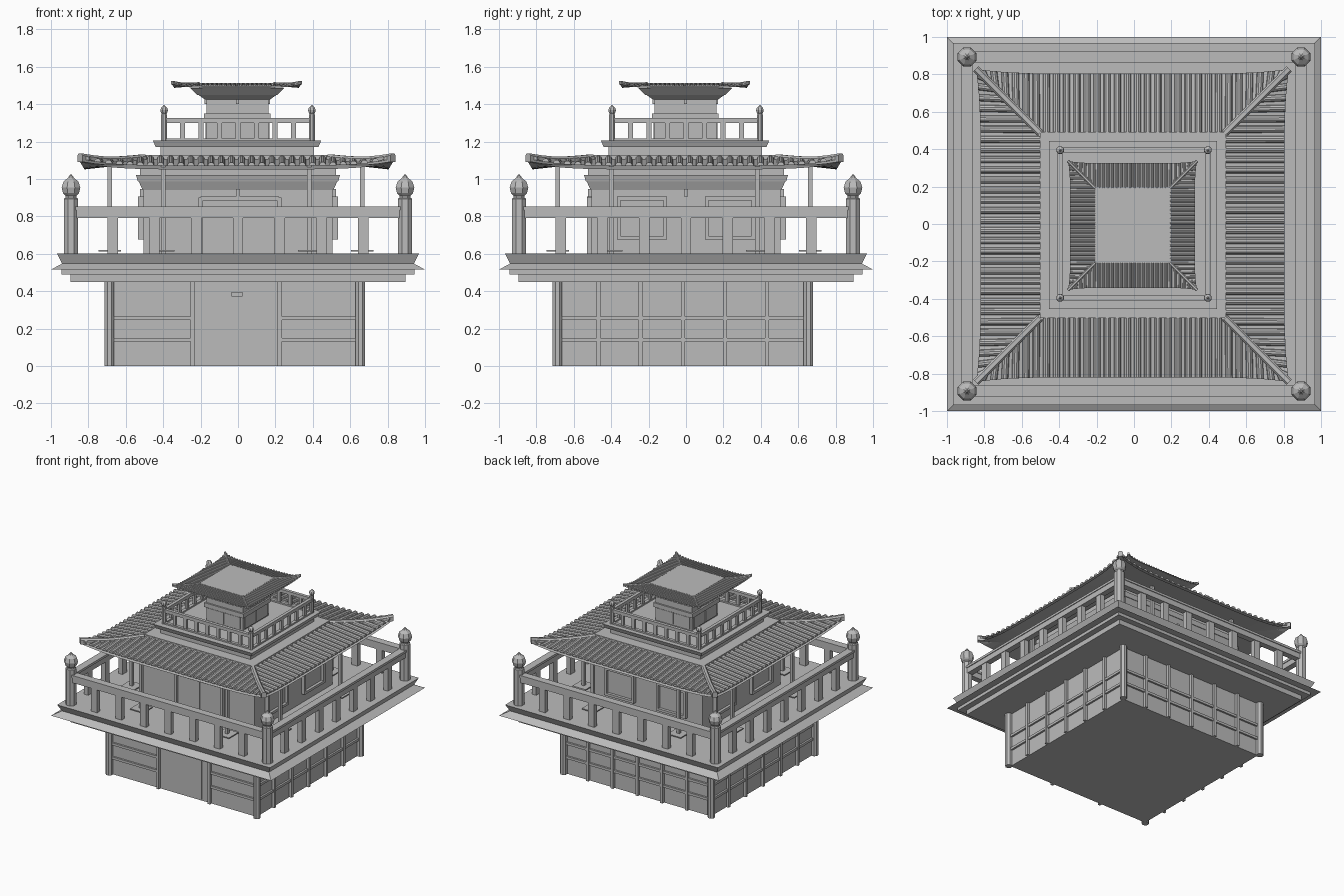
import bpy, bmesh, math
from mathutils import Matrix, Vector

if "Cube" in bpy.data.objects:
    bpy.data.objects.remove(bpy.data.objects["Cube"])

mat = bpy.data.materials.new("stone_grey")
mat.diffuse_color = (0.5, 0.5, 0.5, 1)
mat.use_nodes = True
mat.node_tree.nodes["Principled BSDF"].inputs["Base Color"].default_value = mat.diffuse_color
QUARTERS = [Matrix.Rotation(math.pi / 2 * i, 4, 'Z') for i in range(4)]  # front, right, back, left


class Part:
    """Collects simple solids into one named object."""
    def __init__(self, name, dx=0.0, dy=0.0):
        self.name, self.bm, self.off = name, bmesh.new(), (dx, dy, 0)

    def box(self, x0, x1, y0, y1, z0, z1, m=Matrix()):
        t = Matrix.Translation(((x0 + x1) / 2, (y0 + y1) / 2, (z0 + z1) / 2))
        s = Matrix.Diagonal((x1 - x0, y1 - y0, z1 - z0, 1))
        bmesh.ops.create_cube(self.bm, size=1, matrix=m @ t @ s)

    def slab(self, h0, h1, z0, z1):
        """Square block with half width h0 at the bottom and h1 at the top."""
        m = Matrix.Translation((0, 0, (z0 + z1) / 2)) @ Matrix.Rotation(math.pi / 4, 4, 'Z')
        bmesh.ops.create_cone(self.bm, cap_ends=True, segments=4, radius1=h0 * 2 ** .5,
                              radius2=h1 * 2 ** .5, depth=z1 - z0, matrix=m)

    def lathe(self, x, y, profile, n=8):
        """Turned shape from (radius, z) points."""
        rings = []
        for r, z in profile:
            rings.append([self.bm.verts.new((x + r * math.cos(2 * math.pi * (k + .5) / n),
                                             y + r * math.sin(2 * math.pi * (k + .5) / n), z)) for k in range(n)])
        for a, b in zip(rings, rings[1:]):
            for k in range(n):
                self.bm.faces.new((a[k], a[(k + 1) % n], b[(k + 1) % n], b[k]))
        self.bm.faces.new(rings[0][::-1])
        self.bm.faces.new(rings[-1])

    def done(self, recalc=True):
        if recalc:
            bmesh.ops.recalc_face_normals(self.bm, faces=self.bm.faces)
        me = bpy.data.meshes.new(self.name)
        self.bm.to_mesh(me)
        self.bm.free()
        me.materials.append(mat)
        ob = bpy.data.objects.new(self.name, me)
        ob.location = self.off
        bpy.context.collection.objects.link(ob)
        return ob


# Ground floor: walls, corner posts, grid of studs and rails
C = -0.017
p = Part("ground_walls", C, C)
p.slab(0.66, 0.66, 0, 0.46)
p.done()
p = Part("ground_corner_posts", C, C)
for sx in (-1, 1):
    for sy in (-1, 1):
        p.lathe(sx * 0.671, sy * 0.671, [(0.028, 0), (0.028, 0.46)])
p.done()
p = Part("ground_timber_grid", C, C)
for i, m in enumerate(QUARTERS):
    studs = (-0.225, 0.24) if i == 0 else (-0.45, -0.225, 0, 0.225, 0.45)
    spans = ((-0.66, -0.225), (0.24, 0.66)) if i == 0 else ((-0.66, 0.66),)
    for x in studs:
        p.box(x - 0.011, x + 0.011, -0.682, -0.65, 0, 0.46, m)
    for z in (0.14, 0.255):
        for a, b in spans:
            p.box(a, b, -0.675, -0.65, z - 0.01, z + 0.01, m)
p.done()
p = Part("ground_door", C, C)
p.box(-0.14, 0.164, -0.668, -0.65, 0.01, 0.36)
p.box(-0.018, 0.042, -0.68, -0.65, 0.372, 0.396)
p.done()

# Balcony platform with sloping skirt
p = Part("balcony_platform")
p.slab(0.895, 0.895, 0.45, 0.50)
p.slab(0.943, 0.943, 0.49, 0.517)
p.slab(1.0, 0.94, 0.515, 0.548)
p.slab(0.94, 0.967, 0.545, 0.60)
p.done()


def railing(name, c, z, post_r, post_h, ball_r, rail, rail_w, count, bal_w, foot):
    """Square railing: turned posts, top rail, balusters."""
    p = Part(name + "_posts")
    b = z + post_h
    for sx in (-1, 1):
        for sy in (-1, 1):
            p.lathe(sx * c, sy * c, [
                (post_r, z), (post_r, b - ball_r * .3), (post_r * .8, b - ball_r * .2), (post_r * .8, b),
                (ball_r * .85, b + ball_r * .25), (ball_r, b + ball_r * .8), (ball_r * .8, b + ball_r * 1.4),
                (ball_r * .35, b + ball_r * 1.75), (ball_r * .08, b + ball_r * 2.1)])
    p.done()
    p = Part(name + "_rails")
    top = rail[1] - (rail[1] - rail[0]) * .3
    for m in QUARTERS:
        p.box(-c, c, -c - rail_w * .4, -c + rail_w * .4, rail[0], top, m)
        p.box(-c, c, -c - rail_w / 2, -c + rail_w / 2, top, rail[1], m)
        if foot:
            p.box(-c, c, -c - rail_w / 2, -c + rail_w / 2, z, z + foot, m)
        for k in range(count):
            x = c * (2 * (k + 1) / (count + 1) - 1)
            p.box(x - bal_w / 2, x + bal_w / 2, -c - bal_w * .35, -c + bal_w * .35, z, rail[0], m)
    p.done()


railing("balcony_railing", 0.893, 0.60, 0.041, 0.31, 0.054, (0.79, 0.853), 0.06, 7, 0.055, 0)

# Middle storey: body, cornice, doors, windows
p = Part("middle_body")
p.slab(0.505, 0.505, 0.60, 0.95)
p.slab(0.51, 0.53, 0.94, 0.985)
p.slab(0.535, 0.545, 0.985, 1.02)
p.slab(0.525, 0.525, 1.02, 1.07)
p.done()
p = Part("middle_doors_and_windows")
for i, m in enumerate(QUARTERS):
    p.box(-0.012, 0.012, -0.525, -0.5, 0.905, 0.945, m)
    if i == 0:
        for x in (-0.2, 0.22):
            p.box(x - 0.012, x + 0.012, -0.53, -0.5, 0.60, 0.9, m)
        p.box(-0.2, 0.22, -0.53, -0.5, 0.885, 0.905, m)
        p.box(-0.188, 0.007, -0.513, -0.5, 0.60, 0.885, m)
        p.box(0.013, 0.208, -0.513, -0.5, 0.60, 0.885, m)
    else:
        for x in (-0.235, 0.235):
            for s in (-1, 1):
                p.box(x + s * 0.124 - 0.01, x + s * 0.124 + 0.01, -0.535, -0.5, 0.68, 0.905, m)
            p.box(x - 0.134, x + 0.134, -0.535, -0.5, 0.885, 0.905, m)
            p.box(x - 0.134, x + 0.134, -0.535, -0.5, 0.675, 0.695, m)
            p.box(x - 0.12, x + 0.12, -0.512, -0.5, 0.695, 0.885, m)
p.done()

# Slim roof supports standing on flat feet
p = Part("roof_supports", -0.01, -0.01)
for m in QUARTERS:
    for x in (-0.39, 0.39):
        p.box(x - 0.012, x + 0.012, -0.687, -0.663, 0.60, 1.075, m)
        p.box(x - 0.06, x + 0.06, -0.735, -0.615, 0.612, 0.62, m)
p.done()


def tiled_roof(name, inner, outer, z_in, z_out, lift, flare, count, r):
    """Hipped skirt roof with rows of half-round tiles and upturned corners."""
    def pt(u, t):
        k = min(abs(u) / outer, 1) ** 6
        v0 = max(inner, abs(u) - 1e-4)
        v = v0 + (outer + flare * k - v0) * t
        s = (v - inner) / (outer - inner)
        return Vector((u * (1 + flare / outer * k * t), -v, z_in + (z_out - z_in) * s + lift * k * s))

    deck = Part(name + "_deck", -0.008, -0.008)
    tiles = Part(name + "_tiles", -0.008, -0.008)
    hips = Part(name + "_hips", -0.008, -0.008)
    us = [outer * (2 * k / 32 - 1) for k in range(33)]
    for m in QUARTERS:
        # thin deck, top and underside
        for dz in (0, -r):
            g = [[deck.bm.verts.new(m @ (pt(u, t / 4) + Vector((0, 0, dz)))) for t in range(5)] for u in us]
            for a, b in zip(g, g[1:]):
                for k in range(4):
                    q = (a[k], a[k + 1], b[k + 1], b[k])
                    deck.bm.faces.new(q if dz == 0 else q[::-1])
        # tile rows
        for k in range(count):
            u = outer * ((2 * k + 1) / count - 1)
            rows = []
            for t in (0, .33, .66, 1):
                c = pt(u, t)
                rows.append([tiles.bm.verts.new(m @ (c + Vector((r * math.cos(a), 0, r * math.sin(a)))))
                             for a in [math.pi * j / 5 for j in range(6)]])
            for a, b in zip(rows, rows[1:]):
                for j in range(5):
                    tiles.bm.faces.new((a[j], b[j], b[j + 1], a[j + 1]))
            tiles.bm.faces.new(rows[0])
            tiles.bm.faces.new(rows[-1][::-1])
        # ridge along each hip
        side = Vector((1, 1, 0)).normalized()
        rows = []
        for t in range(6):
            w = inner + (outer + flare - inner) * t / 5
            s = (w - inner) / (outer - inner)
            c = Vector((w, -w, z_in + (z_out - z_in) * s + lift * min(w / outer, 1) ** 6 * s))
            rows.append([hips.bm.verts.new(m @ (c + side * dx * r + Vector((0, 0, dz * r))))
                         for dx, dz in ((1, -1), (1, .8), (.5, 1.4), (-.5, 1.4), (-1, .8), (-1, -1))])
        for a, b in zip(rows, rows[1:]):
            for j in range(6):
                hips.bm.faces.new((a[j], b[j], b[(j + 1) % 6], a[(j + 1) % 6]))
        hips.bm.faces.new(rows[0])
        hips.bm.faces.new(rows[-1][::-1])
    deck.done(False)
    tiles.done()
    hips.done()


# Lower roof and the terrace on top of it
tiled_roof("lower_roof", 0.495, 0.812, 1.105, 1.07, 0.04, 0.025, 30, 0.019)
p = Part("upper_terrace", -0.005, -0.005)
p.slab(0.497, 0.497, 1.06, 1.128)
p.slab(0.41, 0.41, 1.12, 1.175)
p.slab(0.435, 0.45, 1.17, 1.205)
p.done()
railing("terrace_railing", 0.395, 1.205, 0.018, 0.145, 0.022, (1.298, 1.326), 0.026, 7, 0.026, 0.012)

# Top storey
p = Part("top_body", -0.003, -0.003)
p.slab(0.165, 0.165, 1.20, 1.44)
p.slab(0.178, 0.178, 1.315, 1.35)
p.slab(0.175, 0.21, 1.425, 1.45)
p.slab(0.215, 0.25, 1.45, 1.485)
for m in QUARTERS:
    for x in (-0.075, 0.075):
        p.box(x - 0.07, x + 0.07, -0.172, -0.16, 1.215, 1.31, m)
    p.box(-0.008, 0.008, -0.175, -0.16, 1.40, 1.425, m)
p.done()

# Top roof with flat square centre
tiled_roof("top_roof", 0.2, 0.333, 1.506, 1.495, 0.018, 0.012, 28, 0.008)
p = Part("top_roof_centre", -0.005, -0.005)
p.slab(0.203, 0.203, 1.475, 1.512)
p.done()
